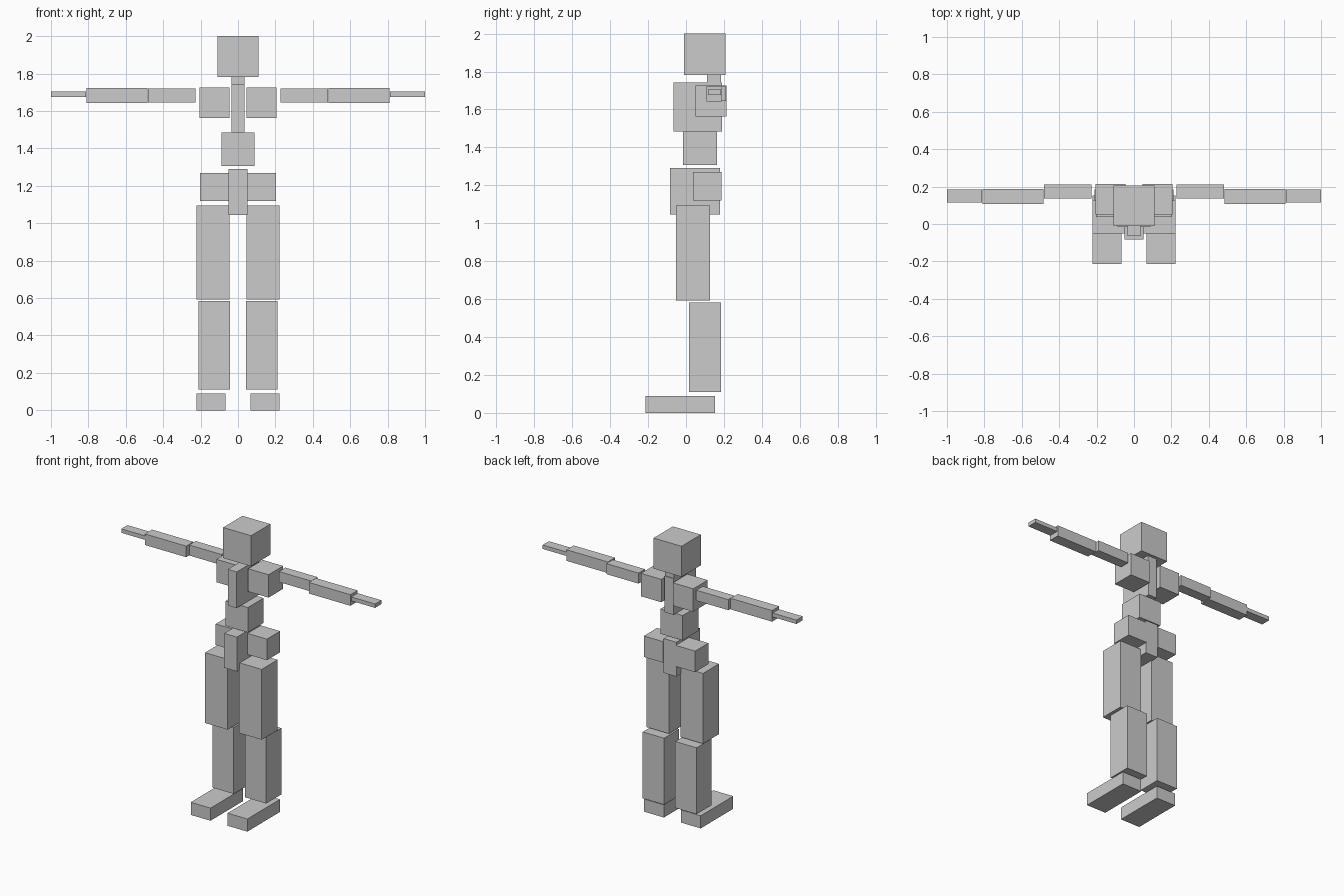
import bpy
from mathutils import Vector


def box(name, x, y, z):
    """Box from its (min, max) range on each axis."""
    bpy.ops.mesh.primitive_cube_add(size=1)
    ob = bpy.context.object
    ob.name = name
    ob.location = Vector([(a + b) / 2 for a, b in (x, y, z)])
    ob.scale = Vector([b - a for a, b in (x, y, z)])
    return ob


# Central parts: half width, y range, z range
central = {
    "head": (0.11, (-0.01, 0.207), (1.782, 2.0)),
    "neck": (0.036, (0.11, 0.185), (1.705, 1.782)),
    "chest": (0.035, (-0.065, 0.19), (1.485, 1.743)),
    "abdomen": (0.088, (-0.015, 0.163), (1.307, 1.484)),
    "pelvis": (0.05, (-0.084, 0.18), (1.045, 1.29)),
}
for name, (w, y, z) in central.items():
    box(name, (-w, w), y, z)

# Paired parts, mirrored across x = 0: x range, y range, z range
paired = {
    "shoulder": ((0.045, 0.206), (0.05, 0.213), (1.562, 1.725)),
    "upper_arm": ((0.227, 0.48), (0.137, 0.21), (1.645, 1.72)),
    "forearm": ((0.484, 0.81), (0.108, 0.188), (1.643, 1.722)),
    "hand": ((0.813, 1.0), (0.115, 0.185), (1.676, 1.704)),
    "hip": ((0.05, 0.202), (0.037, 0.186), (1.12, 1.27)),
    "thigh": ((0.045, 0.223), (-0.052, 0.127), (0.593, 1.094)),
    "shin": ((0.044, 0.212), (0.015, 0.184), (0.11, 0.583)),
    "foot": ((0.067, 0.223), (-0.213, 0.153), (0.0, 0.09)),
}
for name, (x, y, z) in paired.items():
    box("left_" + name, x, y, z)
    box("right_" + name, (-x[1], -x[0]), y, z)
